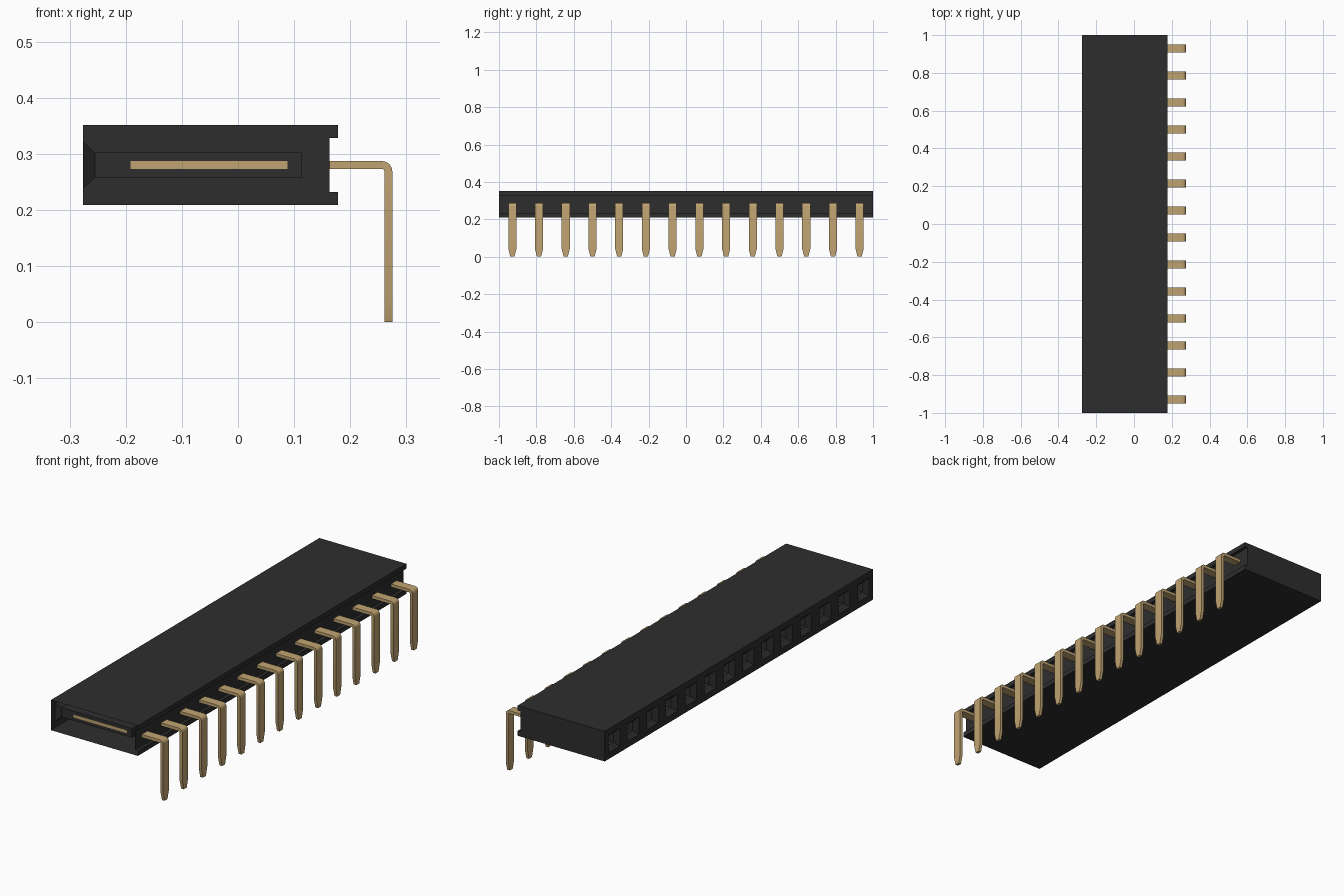
import bpy, bmesh, math

if "Cube" in bpy.data.objects:
    bpy.data.objects.remove(bpy.data.objects["Cube"], do_unlink=True)

COUNT = 14
PITCH = 2.0 / COUNT
CENTRES = [-1 + PITCH * (i + 0.5) for i in range(COUNT)]


def material(name, rgb):
    m = bpy.data.materials.new(name)
    m.use_nodes = True
    m.diffuse_color = (*rgb, 1)
    m.node_tree.nodes["Principled BSDF"].inputs["Base Color"].default_value = (*rgb, 1)
    return m


black = material("black plastic", (0.027, 0.027, 0.027))
gold = material("gold metal", (0.53, 0.37, 0.165))


def finish(name, bm, mat):
    me = bpy.data.meshes.new(name)
    bm.to_mesh(me)
    bm.free()
    me.materials.append(mat)
    ob = bpy.data.objects.new(name, me)
    bpy.context.collection.objects.link(ob)
    return ob


# Housing: a stepped profile swept along y, one cell per contact, open at the front end
profile = [(-0.276, 0.209), (-0.276, 0.351), (0.178, 0.351), (0.178, 0.328),
           (0.163, 0.328), (0.163, 0.232), (0.178, 0.232), (0.178, 0.209)]
bm = bmesh.new()
rings = [[bm.verts.new((x, -1 + PITCH * i, z)) for x, z in profile] for i in range(COUNT + 1)]
socket_faces = []
n = len(profile)
for a, b in zip(rings, rings[1:]):
    for j in range(n):
        k = (j + 1) % n
        f = bm.faces.new((a[j], b[j], b[k], a[k]))
        if j == 0:
            socket_faces.append(f)
bm.faces.new(rings[-1][::-1])
bmesh.ops.recalc_face_normals(bm, faces=bm.faces)
bm.normal_update()
if socket_faces[0].normal.x > 0:
    bmesh.ops.reverse_faces(bm, faces=bm.faces)

# Sockets: square mouth, tapered lead-in, then a deep square slot
bmesh.ops.inset_individual(bm, faces=socket_faces, thickness=0.029, use_even_offset=True)
bmesh.ops.inset_individual(bm, faces=socket_faces, thickness=0.020, use_even_offset=True)
for f in socket_faces:
    for v in f.verts:
        v.co.x = -0.255
slots = bmesh.ops.extrude_discrete_faces(bm, faces=socket_faces)["faces"]
for f in slots:
    for v in f.verts:
        v.co.x = 0.113
finish("housing", bm, black)


# Contacts: flat blades lying inside the slots
def add_contact(i, y):
    bm = bmesh.new()
    bmesh.ops.create_cube(bm, size=1)
    for v in bm.verts:
        v.co = (-0.052 + v.co.x * 0.28, y + v.co.y * 0.047, 0.28 + v.co.z * 0.014)
    finish(f"contact_{i + 1}", bm, gold)


# Pins: flat strip that leaves the housing, bends down and narrows at the tip
def add_pin(i, y):
    w = 0.0215
    sections = [((0.163, 0.273), (0.163, 0.287), w)]
    cx, cz = 0.257, 0.269
    for s in range(7):
        t = math.pi / 2 * (1 - s / 6)
        c, sn = math.cos(t), math.sin(t)
        sections.append(((cx + 0.004 * c, cz + 0.004 * sn),
                         (cx + 0.018 * c, cz + 0.018 * sn), w))
    sections.append(((0.261, 0.042), (0.275, 0.042), w))
    sections.append(((0.261, 0.0), (0.275, 0.0), 0.011))
    bm = bmesh.new()
    loops = []
    for p, q, h in sections:
        loops.append([bm.verts.new((x, y + d, z)) for (x, z), d in
                      ((p, -h), (q, -h), (q, h), (p, h))])
    for a, b in zip(loops, loops[1:]):
        for j in range(4):
            k = (j + 1) % 4
            bm.faces.new((a[j], a[k], b[k], b[j]))
    bm.faces.new(loops[0][::-1])
    bm.faces.new(loops[-1])
    bmesh.ops.recalc_face_normals(bm, faces=bm.faces)
    ob = finish(f"pin_{i + 1}", bm, gold)
    bpy.ops.object.select_all(action="DESELECT")
    ob.select_set(True)
    bpy.context.view_layer.objects.active = ob
    bpy.ops.object.shade_smooth_by_angle(angle=math.radians(20))


for i, y in enumerate(CENTRES):
    add_contact(i, y)
    add_pin(i, y)
